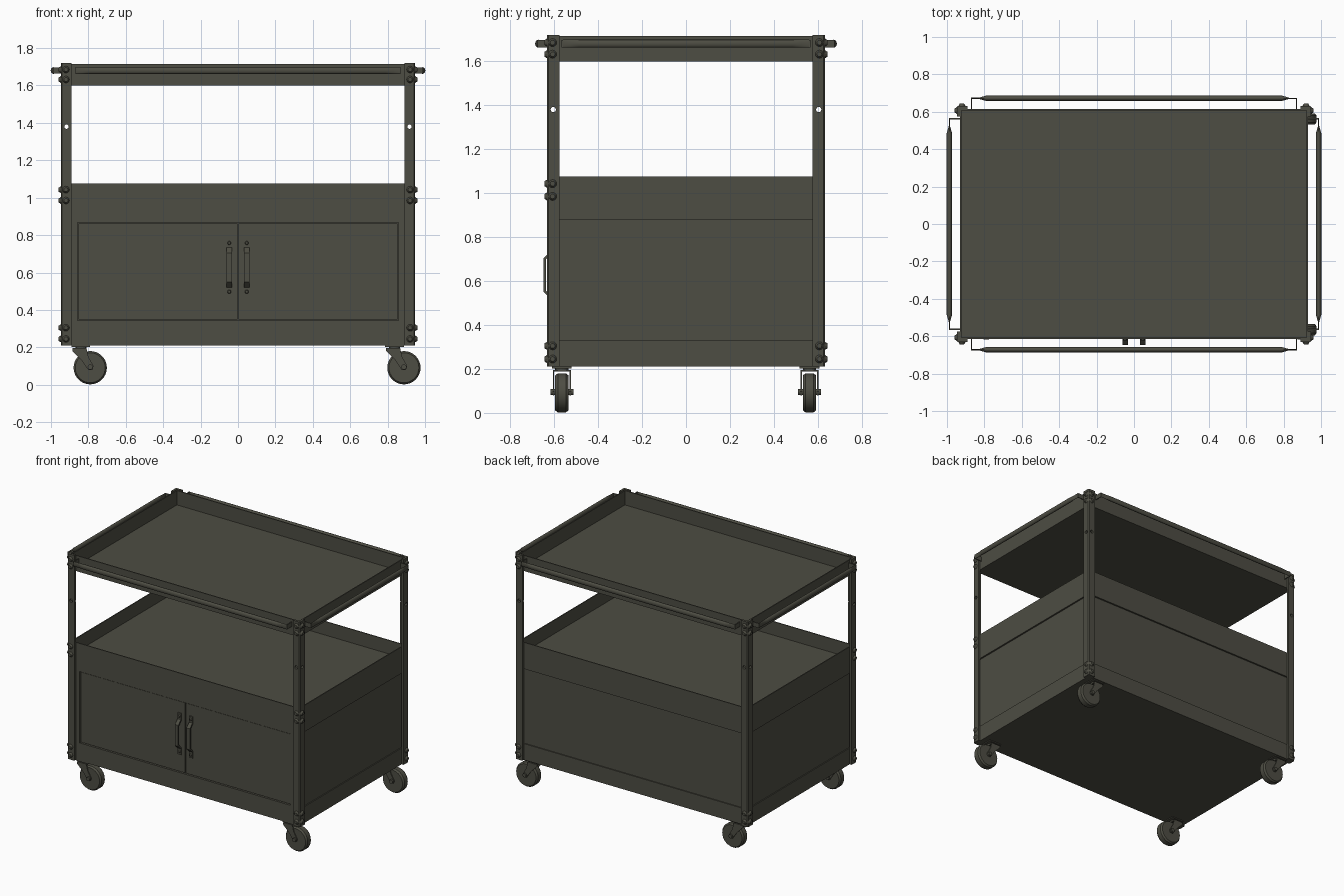
import bpy, bmesh, math
from mathutils import Matrix, Vector

if "Cube" in bpy.data.objects:
    bpy.data.objects.remove(bpy.data.objects["Cube"])

paint = bpy.data.materials.new("dark_olive_grey")
paint.diffuse_color = (0.075, 0.074, 0.056, 1)
paint.use_nodes = True
paint.node_tree.nodes["Principled BSDF"].inputs["Base Color"].default_value = paint.diffuse_color


def finish(name, bm, smooth=False):
    bmesh.ops.recalc_face_normals(bm, faces=bm.faces[:])
    me = bpy.data.meshes.new(name)
    bm.to_mesh(me)
    bm.free()
    ob = bpy.data.objects.new(name, me)
    bpy.context.collection.objects.link(ob)
    me.materials.append(paint)
    if smooth:
        bpy.ops.object.select_all(action='DESELECT')
        ob.select_set(True)
        bpy.context.view_layer.objects.active = ob
        bpy.ops.object.shade_smooth_by_angle(angle=math.radians(35))
    return ob


def add_box(bm, x0, x1, y0, y1, z0, z1):
    m = Matrix.Translation(((x0 + x1) / 2, (y0 + y1) / 2, (z0 + z1) / 2))
    m = m @ Matrix.Diagonal((abs(x1 - x0), abs(y1 - y0), abs(z1 - z0), 1))
    return bmesh.ops.create_cube(bm, size=1, matrix=m)["verts"]


def box(name, *lim):
    bm = bmesh.new()
    add_box(bm, *lim)
    return finish(name, bm)


def add_cyl(bm, centre, axis, r1, r2, depth, seg=16):
    # axis points from the r1 end to the r2 end
    rot = Vector((0, 0, 1)).rotation_difference(Vector(axis)).to_matrix().to_4x4()
    bmesh.ops.create_cone(bm, cap_ends=True, segments=seg, radius1=r1, radius2=r2,
                          depth=depth, matrix=Matrix.Translation(centre) @ rot)


def add_prism(bm, pts, offset):
    f = bm.faces.new([bm.verts.new(p) for p in pts])
    new = bmesh.ops.extrude_face_region(bm, geom=[f])["geom"]
    bmesh.ops.translate(bm, vec=offset, verts=[v for v in new if isinstance(v, bmesh.types.BMVert)])


# Open trays: box with inset, sunken top
def tray(name, z0, z1, hx=0.93, hy=0.615):
    bm = bmesh.new()
    add_box(bm, -hx, hx, -hy, hy, z0, z1)
    top = max(bm.faces, key=lambda f: f.calc_center_median().z)
    bmesh.ops.inset_region(bm, faces=[top], thickness=0.01)
    new = bmesh.ops.extrude_face_region(bm, geom=[top])["geom"]
    bmesh.ops.translate(bm, vec=(0, 0, z0 + 0.01 - z1),
                        verts=[v for v in new if isinstance(v, bmesh.types.BMVert)])
    if top.is_valid:
        bmesh.ops.delete(bm, geom=[top], context='FACES_ONLY')
    return finish(name, bm)


tray("top_tray", 1.60, 1.715)
tray("middle_tray", 0.965, 1.075)
tray("bottom_tray", 0.21, 0.33)

# Cabinet walls, with a flush strip above recessed panels
box("back_panel", -0.915, 0.915, 0.59, 0.603, 0.22, 0.965)
box("back_strip", -0.93, 0.93, 0.60, 0.615, 0.88, 0.965)
for s, side in ((-1, "left"), (1, "right")):
    box(side + "_panel", s * 0.905, s * 0.918, -0.60, 0.60, 0.22, 0.965)
    box(side + "_strip", s * 0.915, s * 0.93, -0.615, 0.615, 0.88, 0.965)

# Front frame around the doors
bm = bmesh.new()
add_box(bm, -0.93, 0.93, -0.615, -0.595, 0.868, 0.965)
add_box(bm, -0.93, 0.93, -0.615, -0.595, 0.33, 0.343)
for s in (-1, 1):
    add_box(bm, s * 0.858, s * 0.93, -0.615, -0.595, 0.343, 0.868)
finish("front_frame", bm)

# Doors and handles
for s, side in ((-1, "left"), (1, "right")):
    box(side + "_door", s * 0.004, s * 0.853, -0.608, -0.593, 0.348, 0.863)
    x = s * 0.047
    prof = [(-0.608, 0.475), (-0.616, 0.475), (-0.616, 0.52), (-0.648, 0.55), (-0.648, 0.705),
            (-0.616, 0.735), (-0.616, 0.78), (-0.608, 0.78), (-0.608, 0.73), (-0.636, 0.70),
            (-0.636, 0.555), (-0.608, 0.525)]
    bm = bmesh.new()
    add_prism(bm, [(x - 0.014, y, z) for y, z in prof], (0.028, 0, 0))
    for z in (0.497, 0.758):
        add_cyl(bm, (x, -0.619, z), (0, -1, 0), 0.011, 0.007, 0.01, 12)
    finish(side + "_handle", bm)

# Corner posts: L-profile with a through hole in each flange
cut_y, cut_x = bmesh.new(), bmesh.new()
for s in (-1, 1):
    add_cyl(cut_y, (s * 0.917, 0, 1.38), (0, 1, 0), 0.012, 0.012, 2)
    add_cyl(cut_x, (0, s * 0.604, 1.38), (1, 0, 0), 0.012, 0.012, 3)
cutters = [finish("hole_cutter_y", cut_y), finish("hole_cutter_x", cut_x)]
for c in cutters:
    c.hide_render = True
    c.hide_viewport = True

for sx in (-1, 1):
    for sy in (-1, 1):
        tag = ("front" if sy < 0 else "back") + ("_left" if sx < 0 else "_right")
        prof = [(0.89, 0.632), (0.94, 0.632), (0.946, 0.626), (0.946, 0.575),
                (0.93, 0.575), (0.93, 0.615), (0.89, 0.615)]
        bm = bmesh.new()
        add_prism(bm, [(sx * x, sy * y, 0.21) for x, y in prof], (0, 0, 1.51))
        post = finish(tag + "_post", bm)
        for c in cutters:
            mod = post.modifiers.new("hole", 'BOOLEAN')
            mod.operation, mod.object, mod.solver = 'DIFFERENCE', c, 'EXACT'
        # Domed bolts; the middle pair is only on the front posts
        bm = bmesh.new()
        heights = [1.685, 1.632, 0.305, 0.245] + ([1.043, 0.985] if sy < 0 else [])
        for z in heights:
            for centre, axis in (((sx * 0.92, sy * 0.638, z), (0, sy, 0)),
                                 ((sx * 0.952, sy * 0.607, z), (sx, 0, 0))):
                add_cyl(bm, centre, axis, 0.019, 0.011, 0.013, 12)
        finish(tag + "_bolts", bm)

# Rails: round bar flattened at both ends, with bent tabs to the tray
def rail(name, half, wall, turn):
    bm = bmesh.new()
    v = -(wall + 0.057)
    rings = []
    for u, d in ((-half, 0.003), (0.035 - half, 0.003), (0.075 - half, 0.0145),
                 (half - 0.075, 0.0145), (half - 0.035, 0.003), (half, 0.003)):
        rings.append([bm.verts.new((u, v + d * math.cos(a), 1.68 + 0.018 * math.sin(a)))
                      for a in (i * math.tau / 16 for i in range(16))])
    for a, b in zip(rings, rings[1:]):
        for i in range(16):
            j = (i + 1) % 16
            bm.faces.new((a[i], a[j], b[j], b[i]))
    bm.faces.new(rings[0])
    bm.faces.new(rings[-1])
    for s in (-1, 1):
        add_box(bm, s * half, s * (half + 0.006), v - 0.003, -wall, 1.663, 1.697)
    bmesh.ops.rotate(bm, verts=bm.verts[:], matrix=Matrix.Rotation(turn, 3, 'Z'))
    finish(name, bm, True)


rail("front_rail", 0.865, 0.615, 0)
rail("back_rail", 0.865, 0.615, math.pi)
rail("right_rail", 0.56, 0.93, math.pi / 2)
rail("left_rail", 0.56, 0.93, -math.pi / 2)

# Casters, all trailing to the right
for px in (-0.84, 0.837):
    for y in (-0.565, 0.562):
        tag = ("front" if y < 0 else "back") + ("_left" if px < 0 else "_right")
        wx = px + 0.05
        bm = bmesh.new()
        for c, r1, r2, w in ((-0.024, 0.08, 0.089, 0.012), (0, 0.089, 0.089, 0.036), (0.024, 0.089, 0.08, 0.012)):
            add_cyl(bm, (wx, y + c, 0.091), (0, 1, 0), r1, r2, w, 32)
        bmesh.ops.remove_doubles(bm, verts=bm.verts[:], dist=0.0005)
        finish(tag + "_wheel", bm, True)
        bm = bmesh.new()
        side = [(-0.045, 0.195), (0.03, 0.195), (0.04, 0.15), (0.068, 0.10), (0.06, 0.078),
                (0.04, 0.078), (0.005, 0.13), (-0.045, 0.18)]
        for s in (-1, 1):
            add_prism(bm, [(px + x, y + s * 0.035, z) for x, z in side], (0, s * 0.006, 0))
        add_box(bm, px - 0.045, px + 0.03, y - 0.041, y + 0.041, 0.188, 0.196)
        add_cyl(bm, (px, y, 0.2), (0, 0, 1), 0.03, 0.03, 0.02)
        add_box(bm, px - 0.05, px + 0.05, y - 0.045, y + 0.045, 0.203, 0.212)
        add_cyl(bm, (wx, y, 0.095), (0, 1, 0), 0.014, 0.014, 0.105, 12)
        finish(tag + "_caster_fork", bm)
